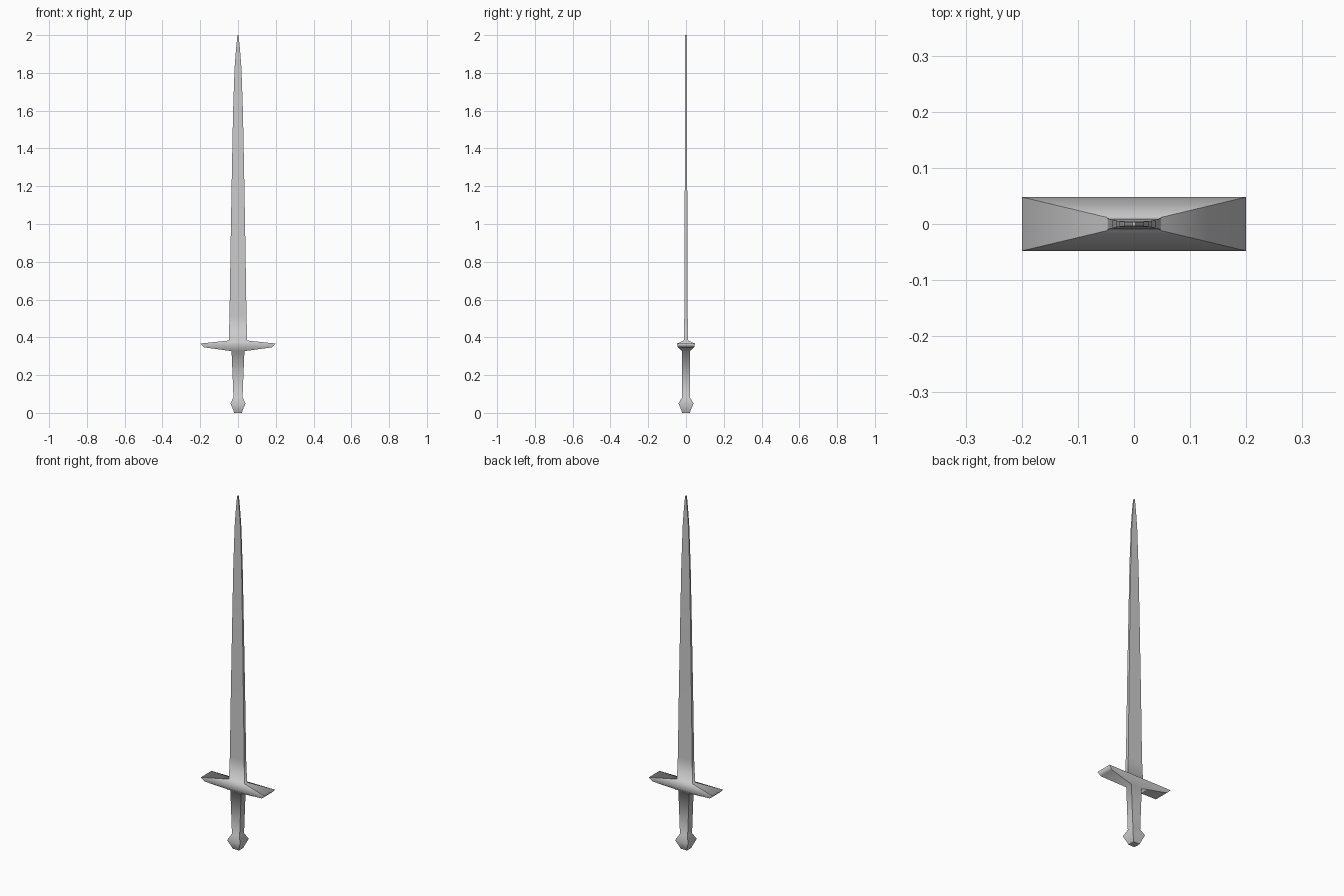
import bpy, bmesh

if "Cube" in bpy.data.objects:
    bpy.data.objects.remove(bpy.data.objects["Cube"])

# Rectangular sections of each part: (z, half width x, half depth y)
pommel = [(0, 0.02, 0.02), (0.012, 0.024, 0.024), (0.05, 0.04, 0.04)]
grip = [(0.083, 0.024, 0.02), (0.327, 0.034, 0.02)]
crossguard = [(0.347, 0.18, 0.043), (0.367, 0.2, 0.048)]
blade = [(0.383, 0.049, 0.012), (0.51, 0.045, 0.009), (0.9, 0.039, 0.008),
         (1.3, 0.032, 0.006), (1.6, 0.026, 0.005), (1.83, 0.018, 0.004),
         (1.92, 0.011, 0.004), (2.0, 0.003, 0.004)]


def loft(name, sections):
    """Skin the sections as four smooth strips with sharp corner edges."""
    bm = bmesh.new()
    rings = [[bm.verts.new((sx * hx, sy * hy, z))
              for sx, sy in ((-1, -1), (1, -1), (1, 1), (-1, 1))]
             for z, hx, hy in sections]
    for low, high in zip(rings, rings[1:]):
        for i in range(4):
            j = (i + 1) % 4
            bm.faces.new((low[i], low[j], high[j], high[i])).smooth = True
        for a, b in zip(low, high):
            bm.edges.get((a, b)).smooth = False
    # Flat ends with sharp rims
    for cap in (rings[0][::-1], rings[-1]):
        for edge in bm.faces.new(cap).edges:
            edge.smooth = False
    mesh = bpy.data.meshes.new(name)
    bm.to_mesh(mesh)
    bm.free()
    obj = bpy.data.objects.new(name, mesh)
    bpy.context.collection.objects.link(obj)
    return obj


# One continuous skin, so the shading flows from part to part
sword = loft("sword", pommel + grip + crossguard + blade)

# Dark steel
steel = bpy.data.materials.new("steel")
steel.diffuse_color = (0.6, 0.6, 0.6, 1)
steel.use_nodes = True
steel.node_tree.nodes["Principled BSDF"].inputs["Base Color"].default_value = steel.diffuse_color
sword.data.materials.append(steel)
